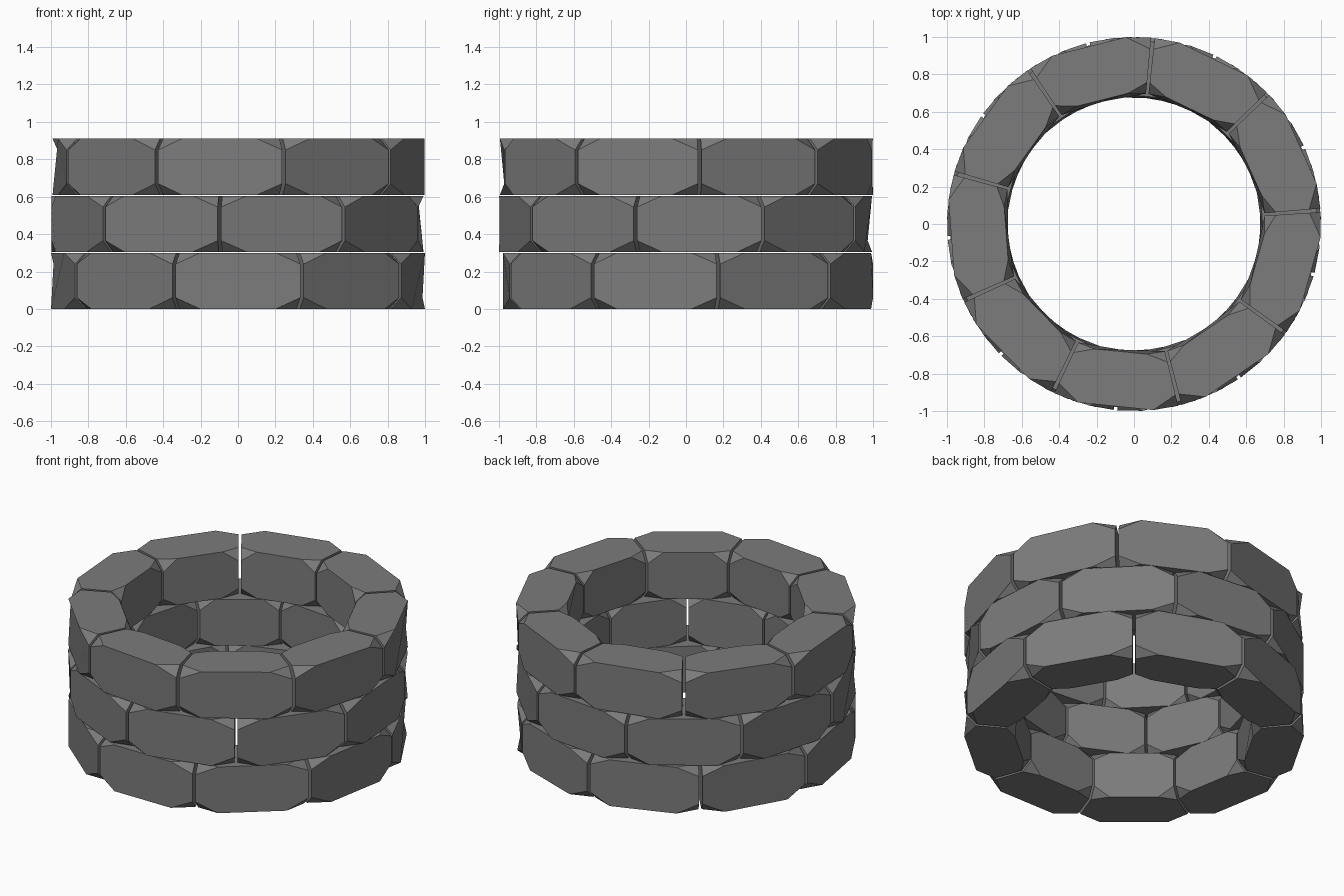
import bpy, bmesh, math

if "Cube" in bpy.data.objects:
    bpy.data.objects.remove(bpy.data.objects["Cube"])

STONES = 9
HALF = math.radians(19.45)      # half angle covered by one stone
R_IN, R_OUT = 0.70, 1.0
HEIGHT, STEP = 0.30, 0.305


def stone_mesh():
    """Cube with clipped corners, bent around the well axis."""
    bm = bmesh.new()
    bmesh.ops.create_cube(bm, size=2)
    bmesh.ops.bevel(bm, geom=bm.verts[:], offset=20, offset_type='PERCENT',
                    segments=1, profile=0.5, affect='VERTICES')
    for v in bm.verts:
        x, y, z = v.co
        a = x * HALF
        r = (R_IN + R_OUT) / 2 - y * (R_OUT - R_IN) / 2
        v.co = (r * math.sin(a), -r * math.cos(a), (z + 1) * HEIGHT / 2)
    bmesh.ops.recalc_face_normals(bm, faces=bm.faces[:])
    me = bpy.data.meshes.new("stone")
    bm.to_mesh(me)
    bm.free()
    return me


# dark grey stone
grey = bpy.data.materials.new("dark_stone")
grey.diffuse_color = (0.2, 0.2, 0.2, 1)
grey.use_nodes = True
grey.node_tree.nodes["Principled BSDF"].inputs["Base Color"].default_value = grey.diffuse_color

# three staggered courses of stones
mesh = stone_mesh()
mesh.materials.append(grey)
courses = [("bottom", 0.0), ("middle", 14.3), ("top", -5.8)]
for level, (name, turn) in enumerate(courses):
    for i in range(STONES):
        ob = bpy.data.objects.new(f"{name}_stone_{i + 1}", mesh)
        ob.location.z = level * STEP
        ob.rotation_euler.z = math.radians(turn + i * 360 / STONES)
        bpy.context.collection.objects.link(ob)
